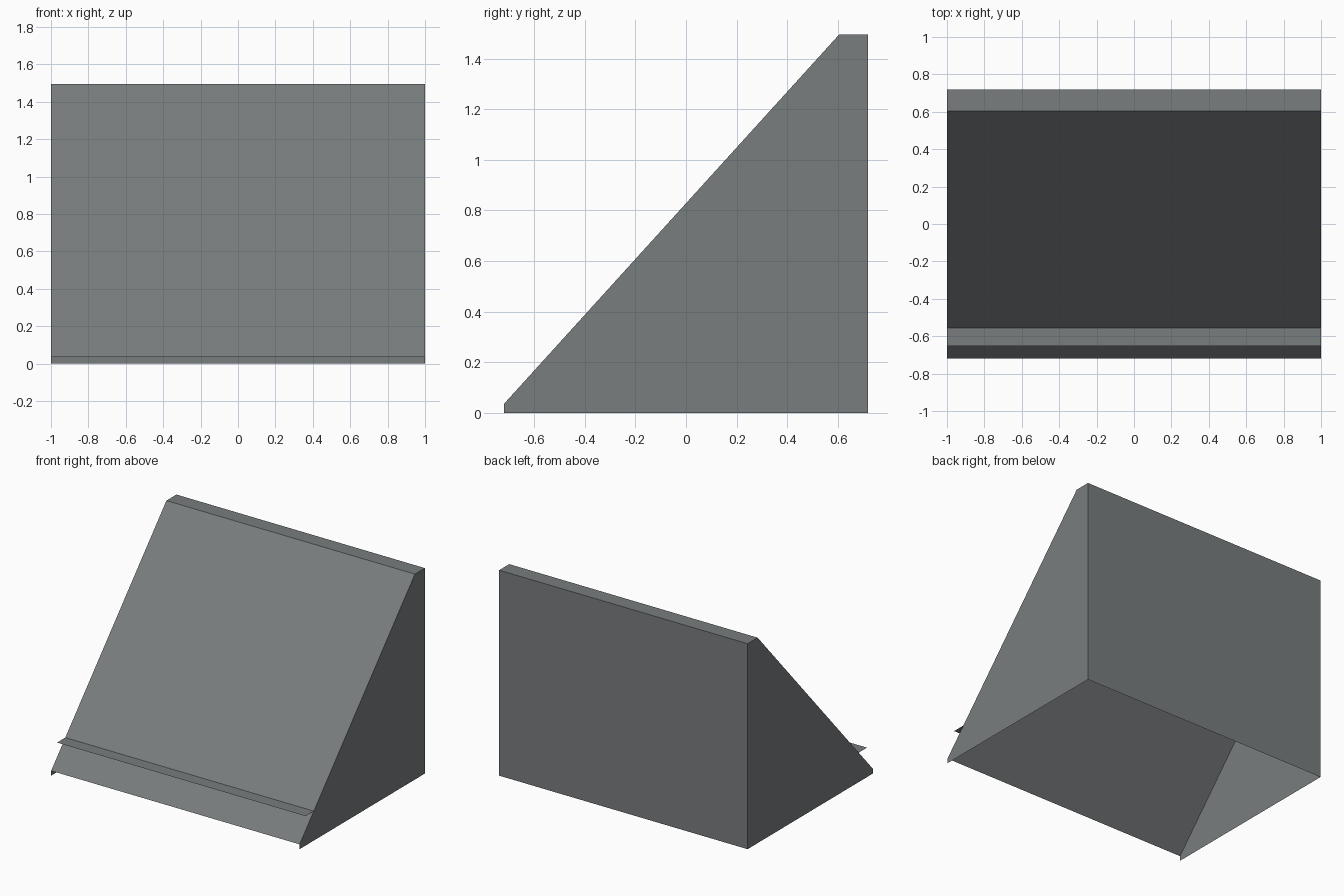
import bpy

if "Cube" in bpy.data.objects:
    bpy.data.objects.remove(bpy.data.objects["Cube"])

grey = bpy.data.materials.new("slate_grey")
grey.diffuse_color = (0.19, 0.205, 0.21, 1)
grey.use_nodes = True
grey.node_tree.nodes["Principled BSDF"].inputs["Base Color"].default_value = grey.diffuse_color

HALF_W = 1.0
FRONT, BACK = -0.72, 0.72
LIP, TOP, TOP_FRONT = 0.035, 1.495, 0.605


def slope_z(y):
    return LIP + (y - FRONT) * (TOP - LIP) / (TOP_FRONT - FRONT)


def add_mesh(name, verts, faces):
    mesh = bpy.data.meshes.new(name)
    mesh.from_pydata(verts, [], faces)
    mesh.materials.append(grey)
    obj = bpy.data.objects.new(name, mesh)
    bpy.context.collection.objects.link(obj)
    return obj


def sheet(name, path):
    """Thin sheet folded along a (y, z) path, spanning the full width."""
    verts = [(x, y, z) for y, z in path for x in (-HALF_W, HALF_W)]
    faces = [(2 * i, 2 * i + 1, 2 * i + 3, 2 * i + 2) for i in range(len(path) - 1)]
    return add_mesh(name, verts, faces)


# Folded shell: sloping front, top strip and upright back (open underneath)
ledge_y = -0.557
sheet("shell", [(FRONT, LIP), (ledge_y, slope_z(ledge_y)),
                (TOP_FRONT, TOP), (BACK, TOP), (BACK, 0)])

# Thin horizontal ledge standing out from the slope
sheet("ledge", [(-0.652, slope_z(ledge_y)), (ledge_y, slope_z(ledge_y))])

# Side panels
profile = [(FRONT, 0), (BACK, 0), (BACK, TOP), (TOP_FRONT, TOP), (FRONT, LIP)]
for name, x in (("right_side", HALF_W), ("left_side", -HALF_W)):
    pts = profile if x > 0 else profile[::-1]
    add_mesh(name, [(x, y, z) for y, z in pts], [range(len(pts))])
